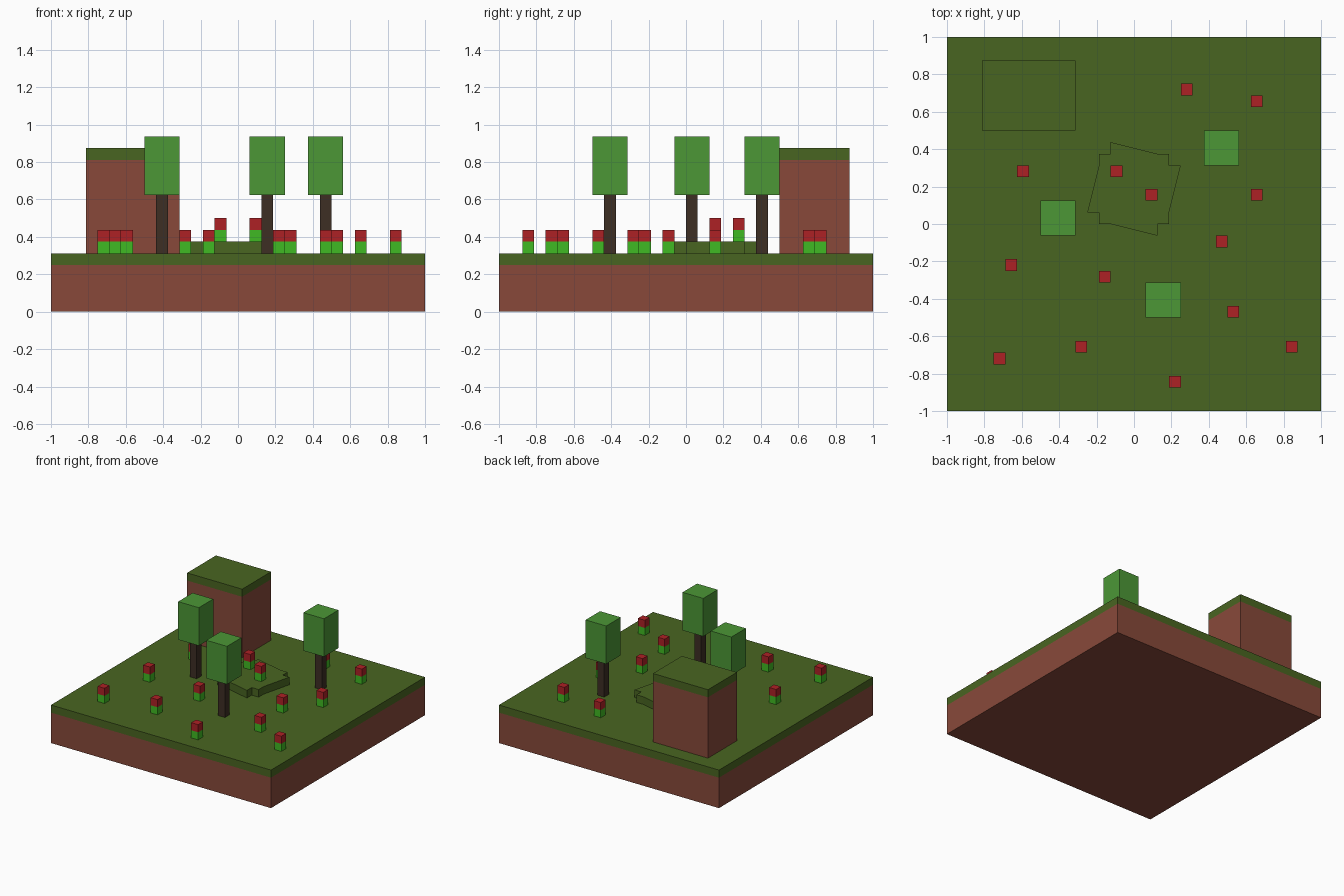
import bpy
import bmesh

if "Cube" in bpy.data.objects:
    bpy.data.objects.remove(bpy.data.objects["Cube"], do_unlink=True)

U = 0.0625       # one block
GROUND = 5 * U   # top of the grass


def linear(c):
    c /= 255
    return c / 12.92 if c <= 0.04045 else ((c + 0.055) / 1.055) ** 2.4


def material(name, r, g, b):
    col = (linear(r), linear(g), linear(b), 1)
    m = bpy.data.materials.new(name)
    m.diffuse_color = col
    m.use_nodes = True
    bsdf = next(n for n in m.node_tree.nodes if n.type == 'BSDF_PRINCIPLED')
    bsdf.inputs["Base Color"].default_value = col
    bsdf.inputs["Roughness"].default_value = 0.9
    return m


dirt = material("dirt brown", 136, 73, 58)
grass = material("grass green", 73, 101, 33)
bark = material("bark brown", 61, 46, 36)
leaf = material("leaf green", 76, 151, 54)
stem = material("stem green", 64, 186, 35)
petal = material("petal red", 174, 33, 37)


def layered_mesh(name, outline, heights, mats):
    """Closed prism over an outline; each height band has its own material."""
    bm = bmesh.new()
    rings = [[bm.verts.new((x, y, z)) for x, y in outline] for z in heights]
    n = len(outline)
    bm.faces.new(rings[0][::-1])
    for i, (low, high) in enumerate(zip(rings, rings[1:])):
        for k in range(n):
            j = (k + 1) % n
            bm.faces.new((low[k], low[j], high[j], high[k])).material_index = i
    bm.faces.new(rings[-1]).material_index = len(mats) - 1
    bmesh.ops.recalc_face_normals(bm, faces=bm.faces)
    me = bpy.data.meshes.new(name)
    bm.to_mesh(me)
    bm.free()
    for m in mats:
        me.materials.append(m)
    return me


def rect(w, d):
    return [(-w / 2, -d / 2), (w / 2, -d / 2), (w / 2, d / 2), (-w / 2, d / 2)]


def place(name, mesh, x, y, z):
    ob = bpy.data.objects.new(name, mesh)
    ob.location = (x, y, z)
    bpy.context.collection.objects.link(ob)


# Ground slab with a grass layer
place("ground", layered_mesh("ground", rect(2, 2), [0, 4 * U, GROUND], [dirt, grass]), 0, 0, 0)

# Tall grass-topped block in the back corner
place("cliff", layered_mesh("cliff", rect(8 * U, 6 * U), [0, 8 * U, 9 * U], [dirt, grass]),
      -9 * U, 11 * U, GROUND)

# Low stepped round mound: one quarter of the outline, turned four times
outline = []
quarter = [(4, -2), (4, 2), (3, 2), (3, 3), (2, 3)]
for turn in range(4):
    outline += [(x * U, y * U) for x, y in quarter[1:]]
    quarter = [(-y, x) for x, y in quarter]
place("mound", layered_mesh("mound", outline, [0, U], [grass]), 0, 3 * U, GROUND)

# Trees
trunk_mesh = layered_mesh("trunk", rect(U, U), [0, 5 * U], [bark])
crown_mesh = layered_mesh("crown", rect(3 * U, 3 * U), [0, 5 * U], [leaf])
for i, (x, y) in enumerate([(-6.5, 0.5), (2.5, -6.5), (7.5, 6.5)], 1):
    place(f"tree_trunk_{i}", trunk_mesh, x * U, y * U, GROUND)
    place(f"tree_crown_{i}", crown_mesh, x * U, y * U, GROUND + 5 * U)

# Flowers, in blocks from the centre; the last value is the height above the grass
flower_mesh = layered_mesh("flower", rect(U, U), [0, U, 2 * U], [stem, petal])
flowers = [(4.5, 11.5, 0), (10.5, 10.5, 0), (-9.5, 4.5, 0), (-1.5, 4.5, 1), (1.5, 2.5, 1),
           (10.5, 2.5, 0), (7.5, -1.5, 0), (-10.5, -3.5, 0), (-2.5, -4.5, 0), (8.5, -7.5, 0),
           (-11.5, -11.5, 0), (-4.5, -10.5, 0), (3.5, -13.5, 0), (13.5, -10.5, 0)]
for i, (x, y, h) in enumerate(flowers, 1):
    place(f"flower_{i}", flower_mesh, x * U, y * U, GROUND + h * U)
